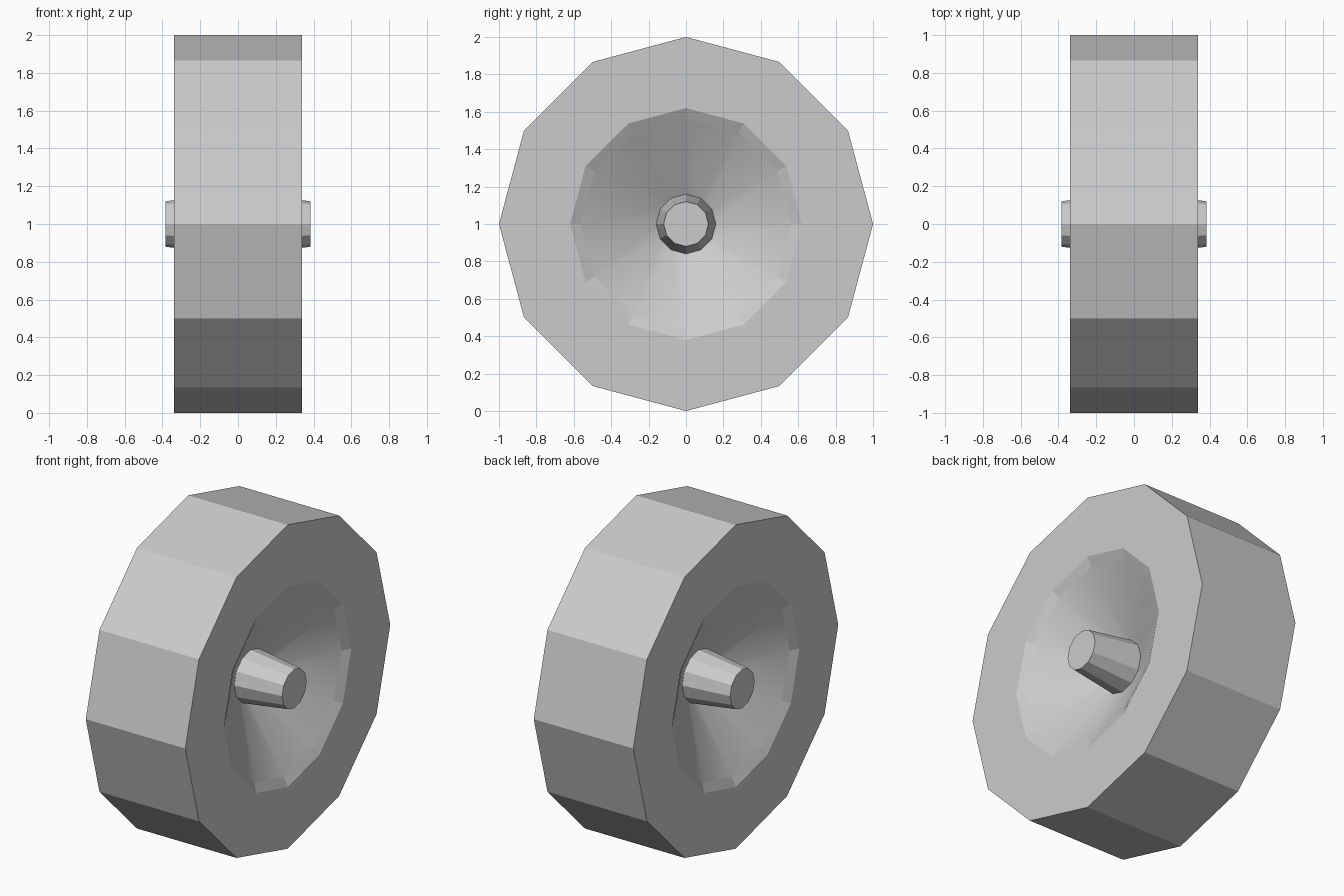
import bpy, bmesh
from math import sin, cos, pi

if "Cube" in bpy.data.objects:
    bpy.data.objects.remove(bpy.data.objects["Cube"])

SIDES = 12


def lathe(name, profile, smooth_bands=(), cap=False):
    """Spin (x, radius) points around the axle, which runs along x at z = 1."""
    bm = bmesh.new()
    rings = []
    for x, r in profile:
        rings.append([bm.verts.new((x, r * sin(2 * pi * k / SIDES),
                                    1 + r * cos(2 * pi * k / SIDES)))
                      for k in range(SIDES)])
    for band, (a, b) in enumerate(zip(rings, rings[1:])):
        for k in range(SIDES):
            n = (k + 1) % SIDES
            face = bm.faces.new((a[k], b[k], b[n], a[n]))
            face.smooth = band in smooth_bands
    if cap:
        bm.faces.new(rings[0])
        bm.faces.new(rings[-1])
    bmesh.ops.recalc_face_normals(bm, faces=bm.faces)
    mesh = bpy.data.meshes.new(name)
    bm.to_mesh(mesh)
    bm.free()
    obj = bpy.data.objects.new(name, mesh)
    bpy.context.collection.objects.link(obj)
    # keep the flat lip and the smooth dish shaded separately
    if smooth_bands:
        sharp = mesh.attributes.new("sharp_edge", 'BOOLEAN', 'EDGE') \
            if "sharp_edge" not in mesh.attributes else mesh.attributes["sharp_edge"]
        flat = {k for p in mesh.polygons if not p.use_smooth for k in p.edge_keys}
        for e in mesh.edges:
            sharp.data[e.index].value = tuple(sorted(e.vertices)) in flat
    return obj


# tyre: tread, two side walls and the narrow lips, with the smooth dishes
# on both sides meeting the axle in the middle
right_side = [(0.34, 1.0), (0.34, 0.62), (0.312, 0.565), (0.08, 0.15)]
left_side = [(-x, r) for x, r in reversed(right_side)]
lathe("wheel", left_side + right_side, smooth_bands=(0, 6), cap=False)

# tapered hub caps, one on each side
for side, label in ((1, "right"), (-1, "left")):
    lathe("hub_" + label, [(side * 0.06, 0.163), (side * 0.385, 0.12)], cap=True)
